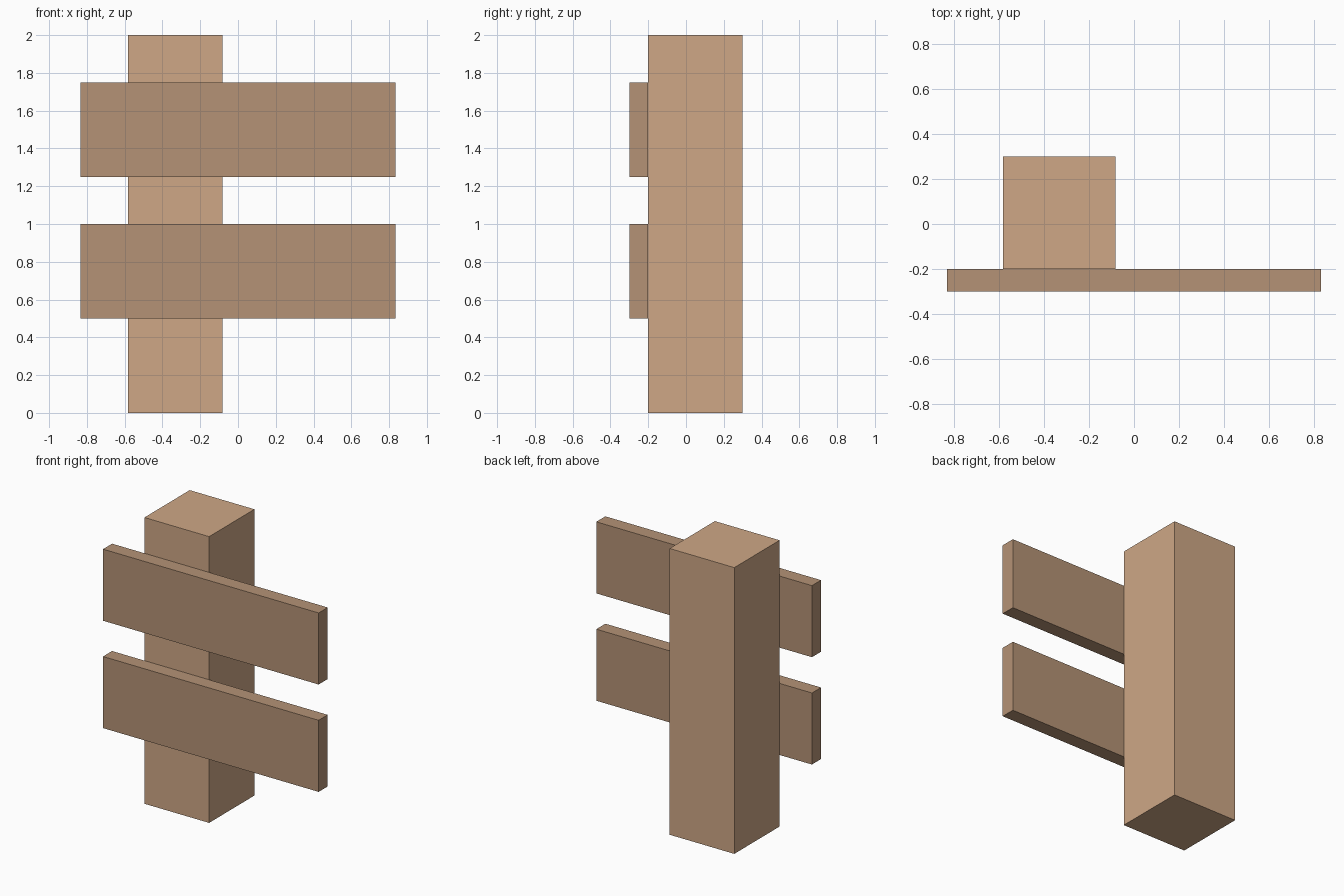
import bpy

if "Cube" in bpy.data.objects:
    bpy.data.objects.remove(bpy.data.objects["Cube"])


def material(name, color):
    mat = bpy.data.materials.new(name)
    mat.diffuse_color = color
    mat.use_nodes = True
    mat.node_tree.nodes["Principled BSDF"].inputs["Base Color"].default_value = mat.diffuse_color
    return mat


def box(name, x, y, z, mat):
    """Box spanning the given (min, max) ranges."""
    bpy.ops.mesh.primitive_cube_add(size=1)
    obj = bpy.context.object
    obj.name = name
    obj.location = [(a + b) / 2 for a, b in (x, y, z)]
    obj.scale = [b - a for a, b in (x, y, z)]
    bpy.ops.object.transform_apply(location=False, rotation=False, scale=True)
    obj.data.materials.append(mat)
    return obj


post_wood = material("post_wood", (0.62, 0.39, 0.24, 1))
rail_wood = material("rail_wood", (0.46, 0.29, 0.18, 1))

# Square upright post
box("post", (-0.5833, -0.0833), (-0.2, 0.3), (0, 2), post_wood)

# Two flat rails fixed to the front of the post
for name, bottom in (("lower_rail", 0.5), ("upper_rail", 1.25)):
    box(name, (-0.8333, 0.8333), (-0.3, -0.2), (bottom, bottom + 0.5), rail_wood)
